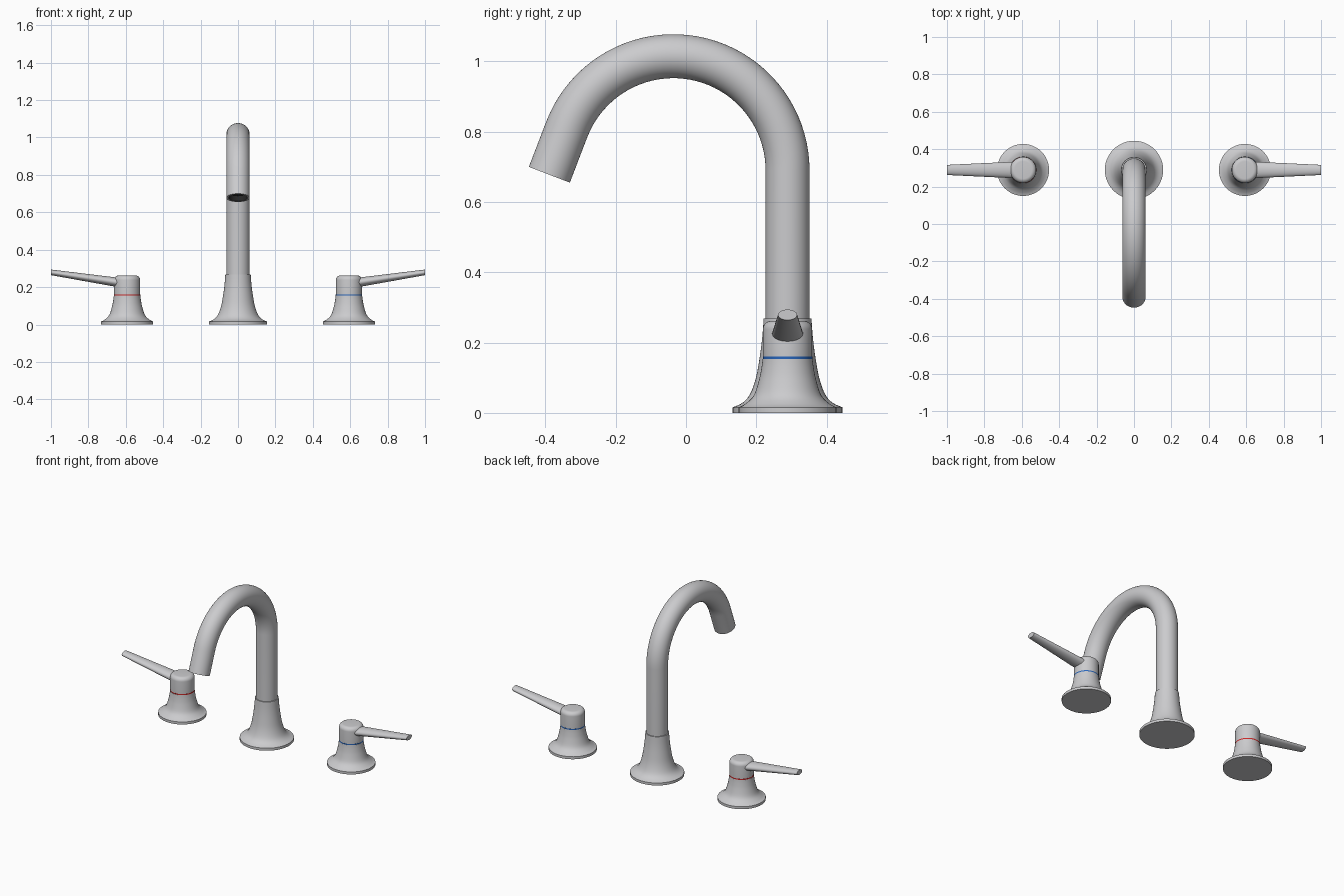
import bpy
import bmesh
from math import sin, cos, pi, radians
from mathutils import Vector

cube = bpy.data.objects.get("Cube")
if cube:
    bpy.data.objects.remove(cube)

SEG = 48
BACK = 0.289       # y of the three mounting axes
SIDE = 0.593       # x distance of the handles


def material(name, rgb):
    m = bpy.data.materials.new(name)
    m.use_nodes = True
    m.diffuse_color = (*rgb, 1)
    m.node_tree.nodes["Principled BSDF"].inputs["Base Color"].default_value = (*rgb, 1)
    return m


METAL = material("brushed metal", (0.6, 0.6, 0.615))
HOT = material("hot red", (0.6, 0.02, 0.02))
COLD = material("cold blue", (0.02, 0.13, 0.5))
DARK = material("dark outlet", (0.02, 0.02, 0.02))


def loft(name, rings, mats, dark_from=None):
    """Skin a list of rings, cap both ends and shade smooth with sharp creases."""
    bm = bmesh.new()
    loops = [[bm.verts.new(p) for p in ring] for ring in rings]
    for k, (a, b) in enumerate(zip(loops, loops[1:])):
        for i in range(SEG):
            j = (i + 1) % SEG
            f = bm.faces.new((a[i], a[j], b[j], b[i]))
            f.material_index = int(dark_from is not None and k >= dark_from)
    bm.faces.new(loops[0][::-1])
    end = bm.faces.new(loops[-1])
    end.material_index = int(dark_from is not None)
    bmesh.ops.recalc_face_normals(bm, faces=bm.faces)
    for f in bm.faces:
        f.smooth = True
    mesh = bpy.data.meshes.new(name)
    bm.to_mesh(mesh)
    bm.free()
    mesh.set_sharp_from_angle(angle=radians(35))
    for m in mats:
        mesh.materials.append(m)
    ob = bpy.data.objects.new(name, mesh)
    bpy.context.scene.collection.objects.link(ob)
    return ob


def ellipse(centre, u, v):
    return [centre + u * cos(2 * pi * i / SEG) + v * sin(2 * pi * i / SEG)
            for i in range(SEG)]


def lathe(name, x, profile, mat):
    rings = [ellipse(Vector((x, BACK, z)), Vector((r, 0, 0)), Vector((0, r, 0)))
             for r, z in profile]
    return loft(name, rings, [mat])


def smooth_profile(pts, steps=4):
    """Catmull-Rom through a few radius/height points."""
    p = [Vector(q) for q in pts]
    p = [p[0]] + p + [p[-1]]
    out = []
    for a, b, c, d in zip(p, p[1:], p[2:], p[3:]):
        for s in range(steps):
            t = s / steps
            out.append(0.5 * (2 * b + (c - a) * t + (2 * a - 5 * b + 4 * c - d) * t ** 2
                              + (3 * b - a - 3 * c + d) * t ** 3))
    return out + [p[-1]]


# Spout base: flat flange sweeping up into a collar
flare = smooth_profile([(0.156, 0.016), (0.128, 0.029), (0.107, 0.053),
                        (0.09, 0.1), (0.079, 0.16), (0.072, 0.215), (0.068, 0.268)])
lathe("spout_base", 0, [(0.156, 0)] + flare, METAL)

# Spout: riser, large bend, short straight end and recessed outlet
TUBE, BEND = 0.0625, 0.325
MID = Vector((0, BACK - BEND, 0.69))
END = radians(159)
across = Vector((1, 0, 0))


def tube_ring(centre, angle, r=TUBE):
    return ellipse(centre, across * r, Vector((0, cos(angle), sin(angle))) * r)


rings = [tube_ring(Vector((0, BACK, 0.22)), 0)]
for i in range(41):
    t = END * i / 40
    rings.append(tube_ring(MID + Vector((0, cos(t), sin(t))) * BEND, t))
out_dir = Vector((0, -sin(END), cos(END)))
mouth = MID + Vector((0, cos(END), sin(END))) * BEND + out_dir * 0.138
rings.append(tube_ring(mouth, END))
rings.append(tube_ring(mouth, END, 0.05))
dark_start = len(rings) - 1
rings.append(tube_ring(mouth - out_dir * 0.03, END, 0.048))
loft("spout", rings, [METAL, DARK], dark_start)

# Handles: flared base, coloured band, rounded body and tapered lever
for side, label, colour in ((-1, "right", HOT), (1, "left", COLD)):
    x = side * SIDE
    foot = smooth_profile([(0.139, 0.016), (0.12, 0.026), (0.096, 0.05),
                           (0.081, 0.095), (0.074, 0.13), (0.071, 0.154)])
    lathe(label + "_handle_base", x, [(0.139, 0)] + foot, METAL)
    lathe(label + "_handle_band", x, [(0.0705, 0.153), (0.0705, 0.161)], colour)

    fillet = 0.024
    top = [(0.07 - fillet + fillet * cos(a), 0.262 - fillet + fillet * sin(a))
           for a in (pi / 2 * i / 8 for i in range(9))]
    lathe(label + "_handle_body", x, [(0.07, 0.16)] + top, METAL)

    lever = []
    for i in range(9):
        t = i / 8
        centre = Vector((side * (0.62 + 0.38 * t), BACK, 0.222 + 0.057 * t))
        half_y = 0.045 - 0.018 * t
        half_z = 0.026 - 0.011 * t
        lever.append(ellipse(centre, Vector((0, half_y, 0)), Vector((0, 0, half_z))))
    loft(label + "_lever", lever, [METAL])
